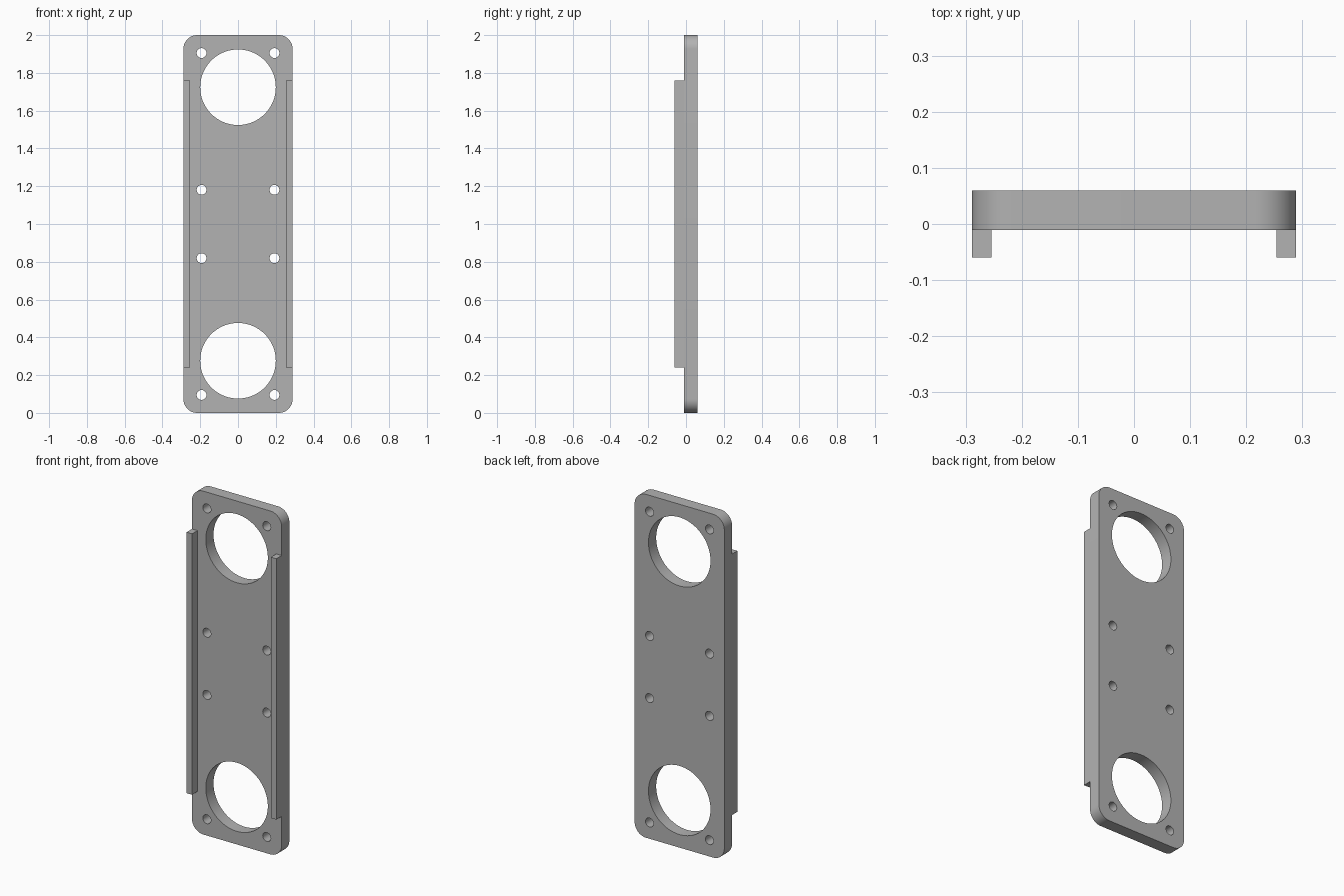
import bpy
import bmesh
from math import cos, sin, pi, radians
from mathutils import Matrix

cube = bpy.data.objects.get("Cube")
if cube:
    bpy.data.objects.remove(cube, do_unlink=True)

HALF_W, HEIGHT, CORNER = 0.289, 2.0, 0.073
FRONT, BACK = -0.011, 0.06

grey = bpy.data.materials.new("plain grey")
grey.use_nodes = True
colour = (0.45, 0.45, 0.45, 1)
grey.diffuse_color = colour
grey.node_tree.nodes["Principled BSDF"].inputs["Base Color"].default_value = colour


def arc(cx, cz, r, start, sweep, n):
    return [(cx + r * cos(start + sweep * i / n), cz + r * sin(start + sweep * i / n))
            for i in range(n + 1)]


def circle(cx, cz, r, n):
    return arc(cx, cz, r, 0, 2 * pi, n)[:-1]


def finish(name, bm):
    bmesh.ops.recalc_face_normals(bm, faces=bm.faces)
    mesh = bpy.data.meshes.new(name)
    bm.to_mesh(mesh)
    bm.free()
    mesh.materials.append(grey)
    obj = bpy.data.objects.new(name, mesh)
    bpy.context.collection.objects.link(obj)
    return obj


# Plate outline with rounded corners, then the holes
outline = []
for k, (sx, top) in enumerate([(1, 1), (-1, 1), (-1, 0), (1, 0)]):
    cz = HEIGHT - CORNER if top else CORNER
    outline += arc(sx * (HALF_W - CORNER), cz, CORNER, k * pi / 2, pi / 2, 12)
loops = [outline]
for offset in (-1, 1):
    loops.append(circle(0, 1 + offset * 0.724, 0.2, 72))
    for dz in (0.181, 0.905):
        for side in (-1, 1):
            loops.append(circle(side * 0.193, 1 + offset * dz, 0.026, 24))

# Filled, extruded profile turned upright
curve = bpy.data.curves.new("plate_profile", "CURVE")
curve.dimensions = "2D"
curve.fill_mode = "BOTH"
curve.extrude = (BACK - FRONT) / 2
for points in loops:
    spline = curve.splines.new("POLY")
    spline.points.add(len(points) - 1)
    for p, (x, z) in zip(spline.points, points):
        p.co = (x, z, 0, 1)
    spline.use_cyclic_u = True
profile = bpy.data.objects.new("plate_profile", curve)
bpy.context.collection.objects.link(profile)
bpy.context.view_layer.update()
solid = bpy.data.meshes.new_from_object(
    profile.evaluated_get(bpy.context.evaluated_depsgraph_get()))
bm = bmesh.new()
bm.from_mesh(solid)
bpy.data.objects.remove(profile, do_unlink=True)
bpy.data.meshes.remove(solid)
bmesh.ops.remove_doubles(bm, verts=bm.verts, dist=1e-5)
bm.transform(Matrix.Translation((0, (FRONT + BACK) / 2, 0)) @ Matrix.Rotation(pi / 2, 4, "X"))
plate = finish("plate", bm)
bpy.ops.object.select_all(action="DESELECT")
plate.select_set(True)
bpy.context.view_layer.objects.active = plate
bpy.ops.object.shade_smooth_by_angle(angle=radians(30))

# Side rails on the front face
RAIL_W, RAIL_D, RAIL_H = 0.035, 0.049, 1.52
for name, side in (("left_rail", 1), ("right_rail", -1)):
    bm = bmesh.new()
    bmesh.ops.create_cube(bm, size=1)
    bm.transform(Matrix.Translation((side * (HALF_W - RAIL_W / 2), FRONT - RAIL_D / 2, 1))
                 @ Matrix.Diagonal((RAIL_W, RAIL_D, RAIL_H, 1)))
    finish(name, bm)
